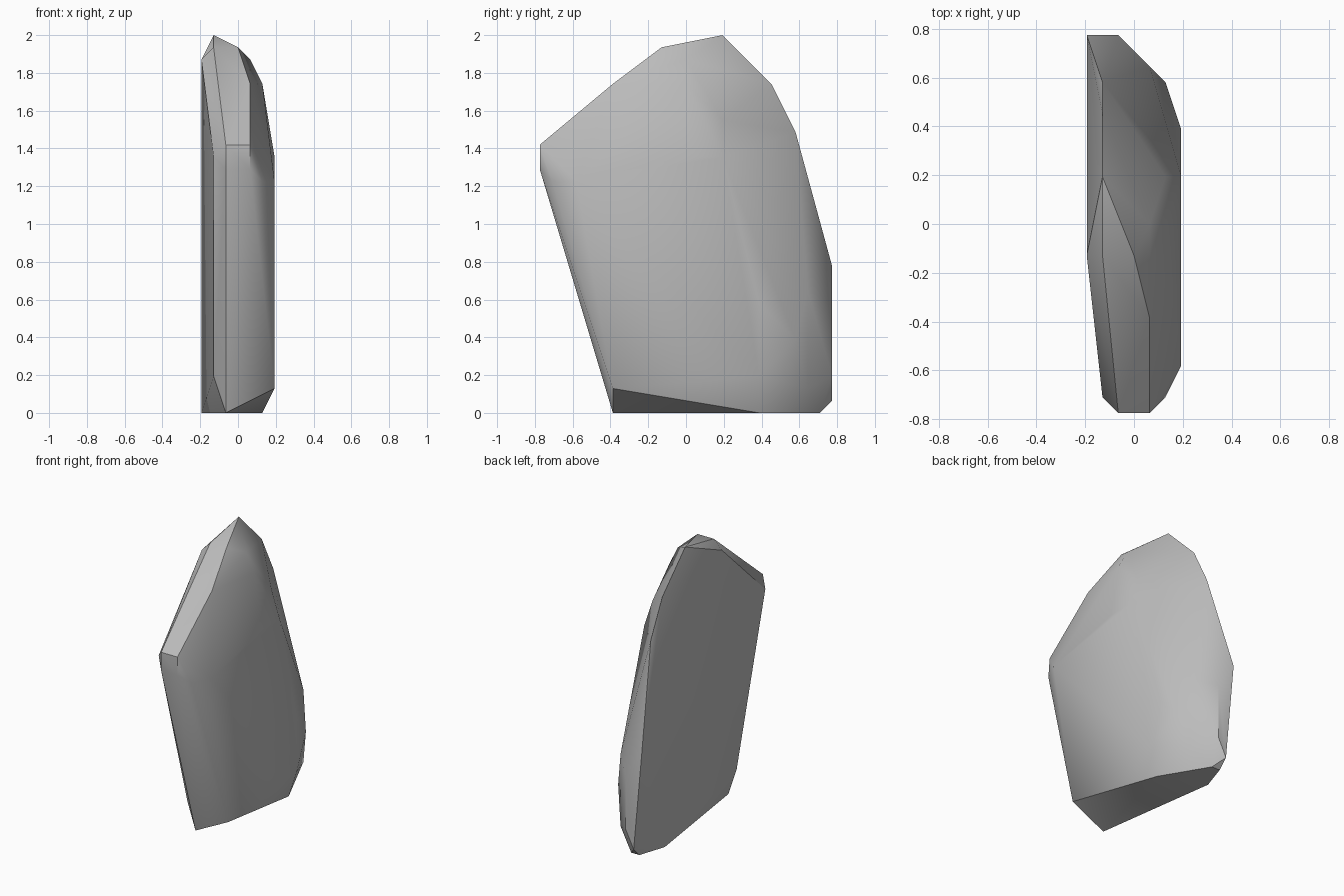
import bpy
import bmesh
import math

default_cube = bpy.data.objects.get("Cube")
if default_cube:
    bpy.data.objects.remove(default_cube, do_unlink=True)

# Corners are placed on a coarse modelling grid, 31 steps high
STEP = 2 / 31

# Flat underside that the stone rests on
foot = [(-1, -6, 0), (2, 6, 0), (-1, 11, 0), (-2, 11, 0), (-3, 8, 0)]

# Broad left side
left_side = [(3, -6, 2), (3, -9, 19), (3, 0, 21), (3, 3, 21), (3, 6, 9), (3, 6, 3)]

# Narrow leaning front with its blunt nose
front_edge = [(-2, -6, 3), (-2, -11, 21), (2, -11, 19)]
nose = [(x, -12, z) for x in (-1, 1) for z in (20, 22)]

# Sloping crown and peak
crown = [(1, -6, 27), (0, -2, 30), (-2, -2, 30), (-3, -2, 29),
         (-2, 3, 31), (1, 0, 29), (2, 0, 27), (2, 3, 24)]

# Rounded back
back_edge = [(-2, 7, 27), (-2, 9, 23), (-3, 12, 12), (-2, 12, 1),
             (-1, 12, 3), (-1, 12, 9), (1, 10, 10), (1, 10, 2), (2, 9, 6)]


def make_material(name, color):
    mat = bpy.data.materials.new(name)
    mat.use_nodes = True
    mat.diffuse_color = color
    for node in mat.node_tree.nodes:
        if node.type == "BSDF_PRINCIPLED":
            node.inputs["Base Color"].default_value = color
            node.inputs["Roughness"].default_value = 0.9
    return mat


def make_stone(name, corners, mat):
    """Wrap the corners in a faceted convex skin."""
    bm = bmesh.new()
    for corner in corners:
        bm.verts.new([c * STEP for c in corner])
    bmesh.ops.convex_hull(bm, input=bm.verts[:])
    loose = [v for v in bm.verts if not v.link_faces]
    bmesh.ops.delete(bm, geom=loose, context="VERTS")
    # Join triangles that lie in one plane into whole facets
    bmesh.ops.dissolve_limit(bm, angle_limit=math.radians(1),
                             verts=bm.verts[:], edges=bm.edges[:])
    bmesh.ops.recalc_face_normals(bm, faces=bm.faces[:])
    mesh = bpy.data.meshes.new(name)
    bm.to_mesh(mesh)
    bm.free()
    mesh.materials.append(mat)
    obj = bpy.data.objects.new(name, mesh)
    bpy.context.scene.collection.objects.link(obj)
    return obj


stone_grey = make_material("stone_grey", (0.5, 0.5, 0.5, 1))
stone = make_stone("stone_slab",
                   foot + left_side + front_edge + nose + crown + back_edge,
                   stone_grey)

# Soft facets, crisp main ridges
bpy.ops.object.select_all(action="DESELECT")
stone.select_set(True)
bpy.context.view_layer.objects.active = stone
bpy.ops.object.shade_smooth_by_angle(angle=math.radians(30))
